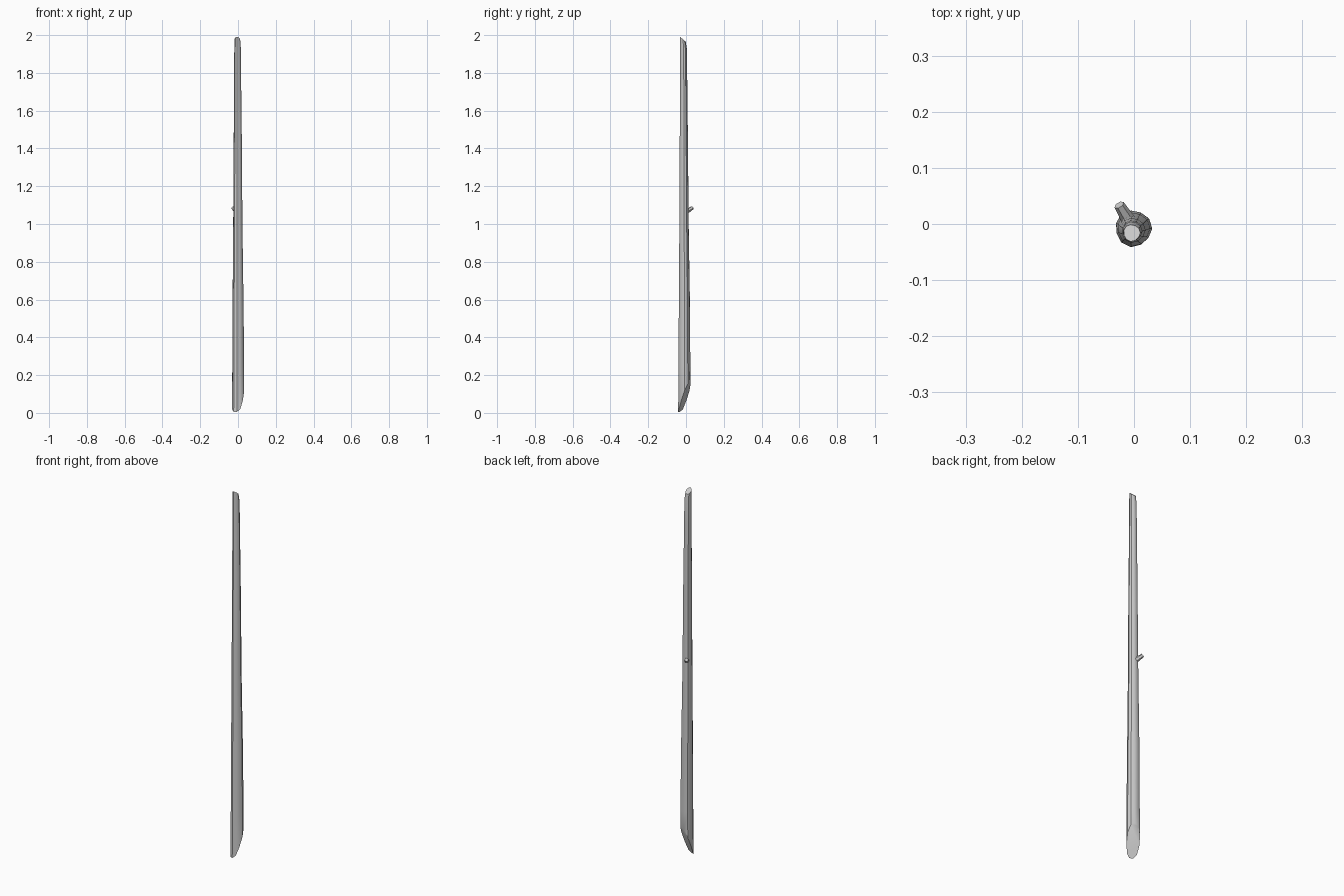
import bpy, bmesh
from math import cos, sin, pi
from mathutils import Vector

if "Cube" in bpy.data.objects:
    bpy.data.objects.remove(bpy.data.objects["Cube"])


def loft(name, rings):
    """Skin a list of equal-sized point rings and cap both ends."""
    bm = bmesh.new()
    loops = [[bm.verts.new(p) for p in ring] for ring in rings]
    n = len(loops[0])
    for a, b in zip(loops, loops[1:]):
        for i in range(n):
            j = (i + 1) % n
            bm.faces.new((a[i], a[j], b[j], b[i]))
    bm.faces.new(loops[0][::-1])
    bm.faces.new(loops[-1])
    bmesh.ops.recalc_face_normals(bm, faces=bm.faces)
    mesh = bpy.data.meshes.new(name)
    bm.to_mesh(mesh)
    bm.free()
    obj = bpy.data.objects.new(name, mesh)
    bpy.context.collection.objects.link(obj)
    bpy.context.view_layer.objects.active = obj
    obj.select_set(True)
    bpy.ops.object.shade_smooth_by_angle(angle=0.6)
    obj.select_set(False)


SIDES = 11

# Tapered pole sections: height, centre x, centre y, radius
sections = [
    (0.10, -0.001, -0.008, 0.0325),
    (0.25, 0.000, -0.008, 0.0315),
    (0.60, -0.001, -0.008, 0.0290),
    (1.00, -0.002, -0.010, 0.0245),
    (1.40, -0.002, -0.011, 0.0220),
    (1.80, -0.003, -0.012, 0.0185),
    (1.93, -0.003, -0.013, 0.0175),
    (1.98, -0.004, -0.016, 0.0150),
]
rings = []
for k, (z, cx, cy, r) in enumerate(sections):
    ring = []
    for i in range(SIDES):
        a = 2 * pi * i / SIDES
        wobble = 1 + 0.04 * sin(3 * a + 1)
        x, y = cx + r * wobble * cos(a), cy + r * wobble * sin(a)
        h = z
        if k == 0:                       # long slanted cut at the foot
            h = max(0.005, 0.098 + 1.2 * x + 2.5 * y)
        elif k == len(sections) - 1:     # small slanted cut at the tip
            h = min(2.0, 1.976 - 0.85 * y - 0.012)
        ring.append((x, y, h))
    rings.append(ring)
loft("pole", rings)

# Broken twig stub on the back left
start, end = Vector((-0.008, 0.004, 1.066)), Vector((-0.0265, 0.034, 1.086))
axis = (end - start).normalized()
side = axis.cross(Vector((0, 0, 1))).normalized()
up = side.cross(axis)
stub = [[c + r * (cos(t * pi / 3) * side + sin(t * pi / 3) * up) for t in range(6)]
        for c, r in ((start, 0.013), (end, 0.0095))]
loft("twig_stub", stub)
